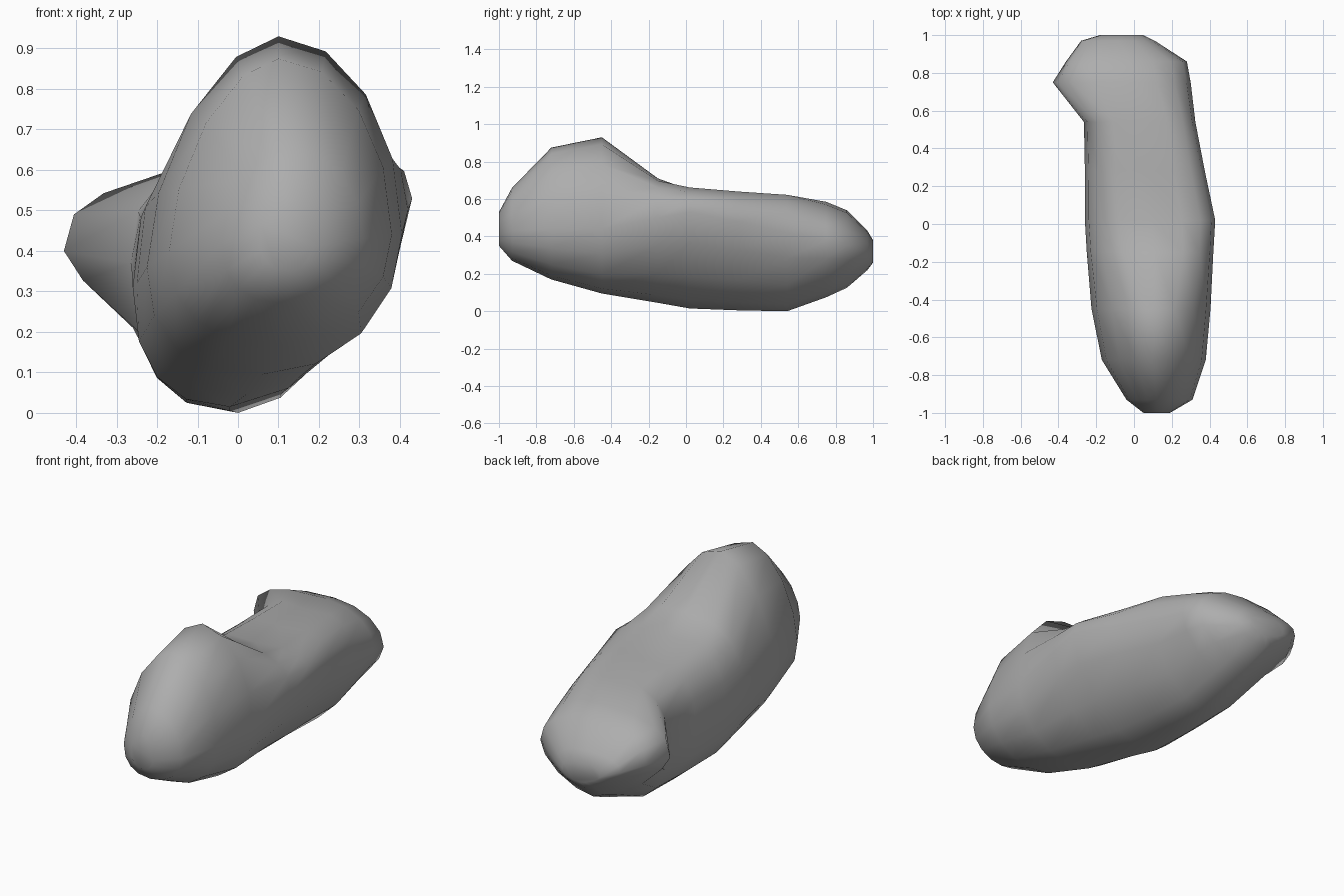
import bpy, bmesh
from math import sin, cos, pi

if "Cube" in bpy.data.objects:
    bpy.data.objects.remove(bpy.data.objects["Cube"])

# Sections along the body: y, left (x, z), right (x, z), top (x, z), bottom (x, z)
SECTIONS = [
    (-1.00, .05, .44, .19, .45, .12, .53, .13, .35),
    (-.93, -.04, .42, .31, .43, .12, .66, .12, .27),
    (-.72, -.17, .40, .38, .44, .10, .875, .10, .17),
    (-.45, -.225, .36, .405, .44, .10, .93, .06, .095),
    (-.15, -.25, .32, .42, .50, .11, .71, .02, .045),
    (.02, -.26, .31, .43, .53, .09, .67, -.02, .015),
    (.28, -.26, .33, .375, .48, .06, .65, -.02, .005),
    (.54, -.265, .37, .325, .42, .04, .635, .0, .0),
    (.75, -.43, .40, .30, .38, .0, .585, -.02, .075),
    (.86, -.36, .38, .28, .35, -.02, .54, -.04, .125),
    (.97, -.28, .36, .11, .32, -.08, .43, -.08, .22),
    (1.00, -.18, .32, .05, .31, -.06, .38, -.06, .26),
]
SIDES = 16


def fullness(y, left, upper):
    """Quadrant power: below 1 is boxier, above 1 is more tapered."""
    if upper:
        if y < -.3:
            return 1.18 if left else 1.0       # front hump
        if y < .6:
            return .76                         # flat back
        return .75 if left else .95            # top of the rear knob
    if left:
        return 1.55 if y > .6 else .83         # underside of the knob / belly
    return 1.18 if -.3 < y < .9 else 1.0


def ring(bm, section):
    """One rounded cross-section through its four extreme points."""
    y, xl, zl, xr, zr, xt, zt, xb, zb = section
    verts = []
    for i in range(SIDES):
        a = 2 * pi * i / SIDES
        c, s = cos(a), sin(a)
        px, pz = (xr, zr) if c > 0 else (xl, zl)
        qx, qz = (xt, zt) if s > 0 else (xb, zb)
        power = fullness(y, c < 0, s > 0)
        u, v = abs(c) ** power, abs(s) ** power
        z = pz + (qz - pz) * v
        if s > .99 and -.1 < y < .6:           # shallow saddle along the back
            z -= .025
        verts.append(bm.verts.new((qx + (px - qx) * u, y, z)))
    return verts


# Lofted body with the raised front hump and the pointed rear knob
bm = bmesh.new()
rings = [ring(bm, s) for s in SECTIONS]
for a, b in zip(rings, rings[1:]):
    for i in range(SIDES):
        j = (i + 1) % SIDES
        bm.faces.new((a[i], a[j], b[j], b[i]))
bm.faces.new(rings[0])
bm.faces.new(rings[-1])
bmesh.ops.recalc_face_normals(bm, faces=bm.faces)
mesh = bpy.data.meshes.new("rock_body")
bm.to_mesh(mesh)
bm.free()
body = bpy.data.objects.new("rock_body", mesh)
bpy.context.collection.objects.link(body)

# Stone grey, smooth shading over the coarse facets
stone = bpy.data.materials.new("stone_grey")
stone.diffuse_color = (.42, .42, .42, 1)
stone.use_nodes = True
stone.node_tree.nodes["Principled BSDF"].inputs["Base Color"].default_value = stone.diffuse_color
mesh.materials.append(stone)
for p in mesh.polygons:
    p.use_smooth = True
